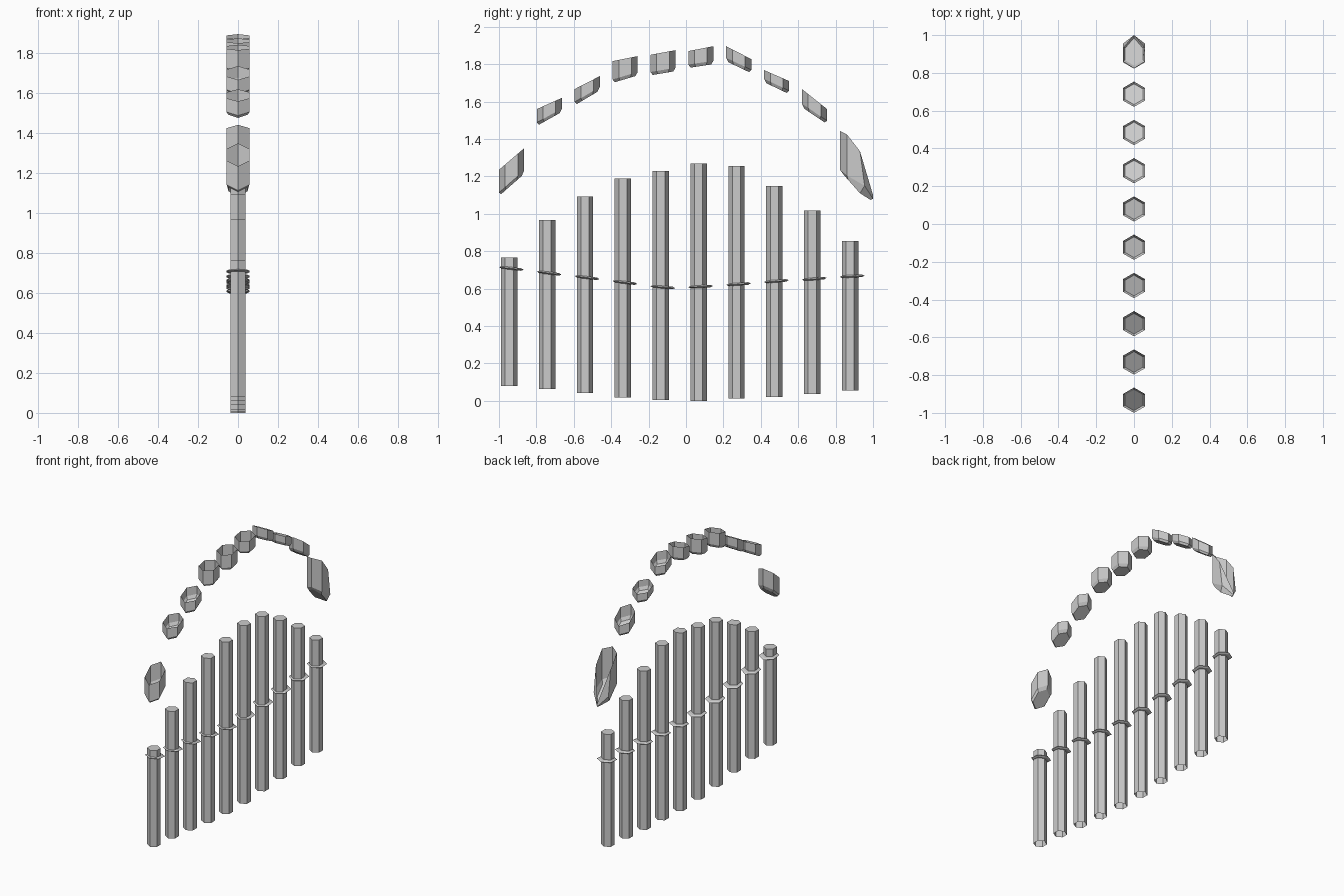
import bpy, math

if "Cube" in bpy.data.objects:
    bpy.data.objects.remove(bpy.data.objects["Cube"])

R_POST, R_RING, R_CUP = 0.044, 0.066, 0.067
STEP = 0.2025


def loop(cy, r, z):
    """Hexagon with a corner on the y axis; z is a function of y."""
    pts = []
    for k in range(6):
        a = math.pi / 2 + k * math.pi / 3
        y = cy + r * math.sin(a)
        pts.append((r * math.cos(a), y, z(y)))
    return pts


def skin(name, loops, bottom=True, top=True):
    """Join hexagon loops from bottom to top with flat faces."""
    verts = [p for l in loops for p in l]
    faces = []
    for i in range(len(loops) - 1):
        for k in range(6):
            j = (k + 1) % 6
            faces.append((i * 6 + k, i * 6 + j, i * 6 + 6 + j, i * 6 + 6 + k))
    if bottom:
        faces.append(tuple(range(5, -1, -1)))
    if top:
        n = len(verts)
        faces.append(tuple(range(n - 6, n)))
    me = bpy.data.meshes.new(name)
    me.from_pydata(verts, [], faces)
    ob = bpy.data.objects.new(name, me)
    bpy.context.collection.objects.link(ob)
    return ob


def line(y0, y1, z0, z1):
    return lambda y: z0 + (z1 - z0) * (y - y0) / (y1 - y0)


# Posts: (bottom, top), open underneath
posts = [(.08, .766), (.063, .967), (.043, 1.093), (.018, 1.19), (.004, 1.228),
         (0, 1.268), (.012, 1.255), (.021, 1.15), (.036, 1.018), (.055, .855)]
for i, (lo, hi) in enumerate(posts):
    cy = -0.945 + i * STEP
    skin(f"post_{i+1}", [loop(cy, R_POST, lambda y: lo),
                         loop(cy, R_POST, lambda y: hi)], bottom=False)

# Thin tilted collars: (height, slope along the row)
collars = [(.708, -.11), (.683, -.12), (.659, -.12), (.633, -.12), (.608, -.08),
           (.611, .05), (.624, .07), (.640, .08), (.652, .08), (.666, .05)]
for i, (h, s) in enumerate(collars):
    cy = -0.934 + i * STEP
    skin(f"collar_{i+1}",
         [loop(cy, r, lambda y: h + d + s * (y - cy))
          for r, d in ((0.052, -0.007), (R_RING, 0.0), (0.052, 0.007))])

# Open cups on the arch: (rim left, rim right, base left, base right)
cups = [(1.235, 1.35, 1.095, 1.213), (1.56, 1.62, 1.47, 1.545),
        (1.667, 1.736, 1.58, 1.66), (1.816, 1.843, 1.70, 1.74),
        (1.85, 1.875, 1.74, 1.763), (1.87, 1.896, 1.78, 1.80),
        (1.896, 1.827, 1.816, 1.752), (1.768, 1.71, 1.704, 1.64),
        (1.667, 1.56, 1.57, 1.48)]
for i, (tl, tr, bl, br) in enumerate(cups):
    cy = -0.933 + i * STEP
    a, b = cy - R_CUP, cy + R_CUP
    base, rim = line(a, b, bl, br), line(a, b, tl, tr)
    skin(f"cup_{i+1}", [loop(cy, 0.055, base),
                        loop(cy, R_CUP, lambda y: base(y) + 0.018),
                        loop(cy, R_CUP, rim)], top=False)


# Last cup, stretched down at its outer end
def end_loop(w, stations):
    (y0, z0), (y1, z1), (y2, z2), (y3, z3) = stations
    return [(0, y3, z3), (-w, y2, z2), (-w, y1, z1),
            (0, y0, z0), (w, y1, z1), (w, y2, z2)]


skin("cup_10", [
    end_loop(0.048, [(.838, 1.215), (.868, 1.18), (.93, 1.11), (.985, 1.075)]),
    end_loop(0.058, [(.824, 1.235), (.86, 1.205), (.955, 1.15), (1.0, 1.08)]),
    end_loop(0.058, [(.824, 1.442), (.86, 1.425), (.93, 1.335), (1.0, 1.10)])],
    top=False)
